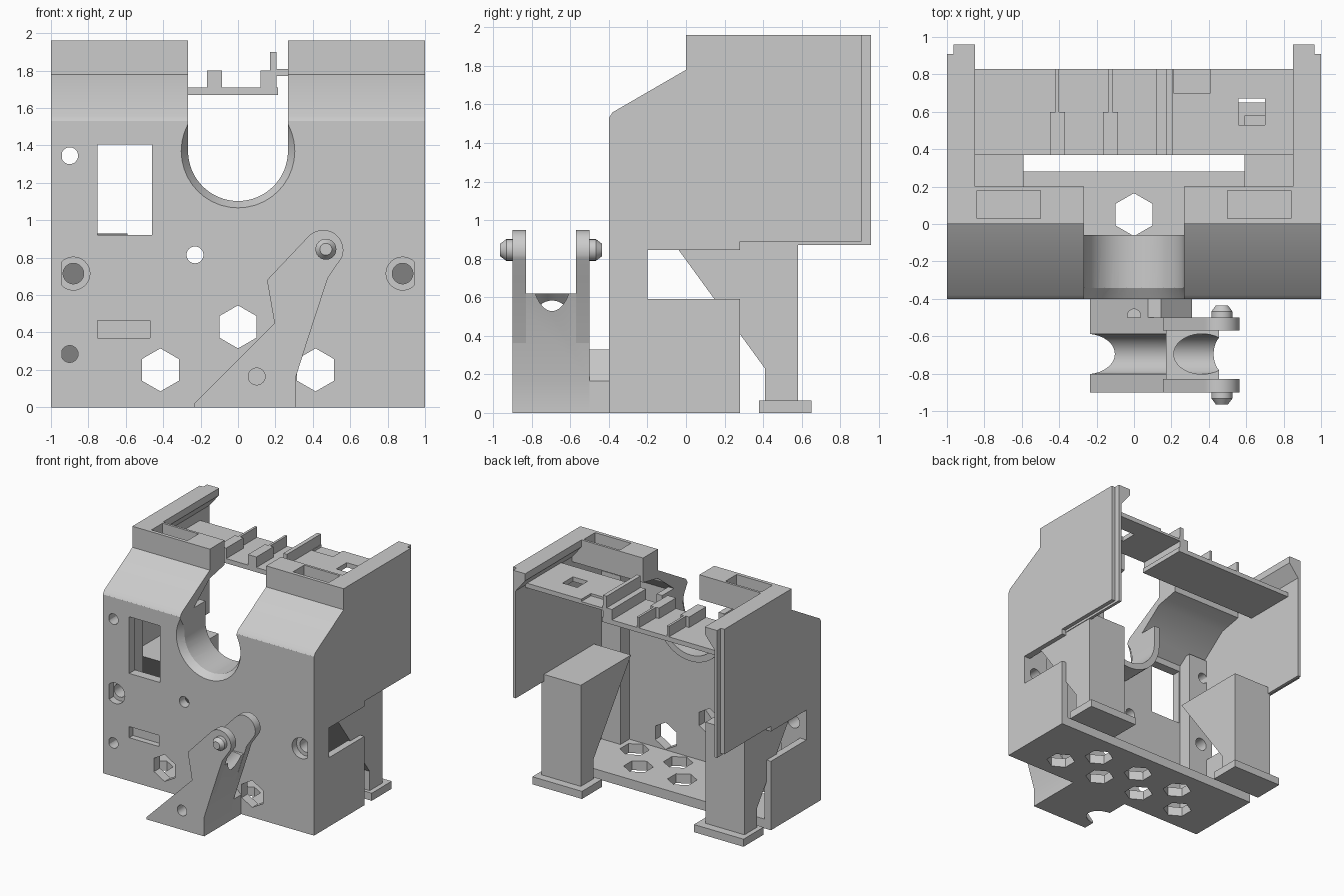
import bpy, bmesh, math
from mathutils import Vector

if "Cube" in bpy.data.objects:
    bpy.data.objects.remove(bpy.data.objects["Cube"], do_unlink=True)

GREY = (0.6, 0.6, 0.6, 1)
mat = bpy.data.materials.new("plain grey")
mat.use_nodes = True
mat.diffuse_color = GREY
mat.node_tree.nodes["Principled BSDF"].inputs["Base Color"].default_value = GREY


def finish(name, bm):
    bmesh.ops.recalc_face_normals(bm, faces=bm.faces)
    me = bpy.data.meshes.new(name)
    bm.to_mesh(me)
    bm.free()
    ob = bpy.data.objects.new(name, me)
    bpy.context.collection.objects.link(ob)
    me.materials.append(mat)
    return ob


def prism(name, pts, axis, a, b):
    """Extrude a 2D outline along an axis from a to b."""
    place = {"X": lambda p, t: (t, p[0], p[1]),
             "Y": lambda p, t: (p[0], t, p[1]),
             "Z": lambda p, t: (p[0], p[1], t)}[axis]
    bm = bmesh.new()
    lo = [bm.verts.new(place(p, a)) for p in pts]
    hi = [bm.verts.new(place(p, b)) for p in pts]
    bm.faces.new(lo)
    bm.faces.new(hi)
    for i in range(len(pts)):
        j = (i + 1) % len(pts)
        bm.faces.new((lo[i], lo[j], hi[j], hi[i]))
    return finish(name, bm)


def box(name, x0, x1, y0, y1, z0, z1):
    return prism(name, [(x0, y0), (x1, y0), (x1, y1), (x0, y1)], "Z", z0, z1)


def arc(cx, cy, r, a0=0, a1=360, n=32):
    """Points on an arc; a full turn leaves out the repeated point."""
    steps = n if abs(a1 - a0) == 360 else n + 1
    return [(cx + r * math.cos(math.radians(a0 + (a1 - a0) * i / n)),
             cy + r * math.sin(math.radians(a0 + (a1 - a0) * i / n))) for i in range(steps)]


def rod(name, p, q, r1, r2, n=40):
    p, q = Vector(p), Vector(q)
    bm = bmesh.new()
    bmesh.ops.create_cone(bm, cap_ends=True, segments=n, radius1=r1, radius2=r2, depth=(q - p).length)
    bm.transform((q - p).to_track_quat("Z", "Y").to_matrix().to_4x4())
    bmesh.ops.translate(bm, vec=(p + q) / 2, verts=bm.verts)
    return finish(name, bm)


def combine(ob, others, mode="DIFFERENCE"):
    for other in others:
        mod = ob.modifiers.new("shape", "BOOLEAN")
        mod.operation, mod.solver, mod.object = mode, "EXACT", other
        bpy.context.view_layer.objects.active = ob
        bpy.ops.object.modifier_apply(modifier=mod.name)
        bpy.data.objects.remove(other, do_unlink=True)
    return ob


def u_shape(r, top):
    return [(r, top), (-r, top)] + arc(0, 1.37, r, 180, 360)


# Front shell: plate, slanted hood and top blocks in one section
shell = prism("front_shell", [(-.4, 0), (-.4, 1.53), (-.38, 1.56), (0, 1.78), (0, 1.96), (.2, 1.96),
                              (.2, 1.75), (0, 1.71), (-.32, 1.46), (-.32, 0)], "X", -1, 1)
combine(shell, [prism("sleeve", u_shape(.32, 1.54), "Y", -.36, -.06)]
        + [box("column", min(s * .76, s * .98), max(s * .76, s * .98), -.36, -.2, .02, 1.52)
           for s in (1, -1)], "UNION")
cuts = [prism("cut", u_shape(.267, 2.1), "Y", -.6, .4),
        rod("cut", (0, -.41, 1.37), (0, -.33, 1.37), .31, .26),
        box("cut", -.75, -.46, -.5, -.1, .92, 1.405),
        box("cut", -.75, -.47, -.5, -.35, .37, .465)]
for s in (1, -1):
    cuts += [box("cut", min(s * .5, s * .84), max(s * .5, s * .84), .03, .18, 1.84, 2.1),
             rod("cut", (s * .88, -.5, .715), (s * .88, 0, .715), .055, .055),
             rod("cut", (s * .88, -.5, .715), (s * .88, -.34, .715), .088, .088)]
for x, z in ((-.9, 1.345), (-.9, .285), (-.23, .815)):
    cuts.append(rod("cut", (x, -.5, z), (x, 0, z), .045, .045))
for x, z in ((0, .43), (-.415, .2), (.415, .2)):
    cuts.append(prism("cut", arc(x, z, .115, 90, 450, 6), "Y", -.5, -.1))
combine(shell, cuts)

# Floor with staggered hexagonal holes
floor = box("floor", -.99, .99, -.33, .28, 0, .08)
combine(floor, [prism("cut", arc(x, y, .115, 90, 450, 6), "Z", -.1, .2)
                for x, y in ((0, .05), (.415, .05), (-.415, .05),
                             (.207, -.19), (-.207, -.19), (.62, -.19), (-.62, -.19))])

# Side walls, top rails, legs and feet on both sides
for s, side in ((1, "left"), (-1, "right")):
    def wall(name, x0, x1, back, low):
        return prism(name, [(-.4, 0), (-.4, 1.53), (-.38, 1.56), (0, 1.78), (0, 1.96), (back, 1.96),
                            (back, low), (.28, low), (.28, .845), (-.2, .845), (-.2, .59),
                            (.28, .59), (.28, 0)], "X", s * x0, s * x1)
    wall(side + "_wall_outer", .965, 1, .91, .89)
    wall(side + "_wall_inner", .94, .966, .96, .87)
    prism(side + "_rail", [(s * .966, 1.96), (s * .85, 1.96), (s * .85, 1.9), (s * .94, 1.79),
                           (s * .966, 1.79)], "Y", .19, .96)
    prism(side + "_leg", [(-.1, .93), (.58, .93), (.58, .05), (.41, .05), (.41, .23)],
          "X", s * .59, s * .96)
    box(side + "_foot", min(s * .53, s), max(s * .53, s), .38, .65, 0, .065)

# Rear deck with ribs and a raised platform
box("deck", -.95, .215, .37, .83, 1.67, 1.71)
platform = box("deck_platform", .2, .95, .37, .83, 1.77, 1.81)
combine(platform, [box("cut", .56, .7, .53, .67, 1.6, 2), box("cut", .21, .41, .7, .9, 1.79, 2)])
for x in (-.41, -.125):
    box("deck_rib", x - .01, x + .01, .59, .83, 1.7, 1.8)
    box("deck_rib_block", x - .04, x + .04, .37, .6, 1.7, 1.8)
box("deck_step", .12, .175, .37, .83, 1.7, 1.8)
box("deck_tall_rib", .17, .205, .37, .83, 1.7, 1.9)

# Guide block with a round channel along its slope
guide = prism("guide_block", [(-.235, 0), (.31, 0), (.31, .165), (.455, .62), (.17, .62),
                              (.195, .45), (.1, .355), (-.235, .02)], "Y", -.9, -.5)
combine(guide, [rod("cut", (-.4, -.695, -.145), (.7, -.695, .955), .108, .108),
                rod("cut", (.1, -1, .165), (.1, -.8, .165), .045, .045)])
bridge = prism("guide_bridge", [(-.235, 0), (.31, 0), (.31, .165), (.145, .33), (.075, .33),
                                (-.235, .02)], "Y", -.52, -.39)
combine(bridge, [rod("cut", (0, -.49, .1), (0, -.49, .5), .035, .035)])

# Ears and pivot pins either side of the channel
for y0, y1, tip in ((-.9, -.83, -.965), (-.57, -.5, -.435)):
    prism("guide_ear", [(.195, .45), (.31, .17), (.48, .69)] + arc(.455, .84, .108, -20, 140, 20)
          + [(.155, .68)], "Y", y0, y1)
    out = y0 if tip < y0 else y1
    mid = out + (tip - out) * .5
    rod("pin_base", (.47, out, .845), (.47, mid, .845), .056, .056, 24)
    rod("pin_tip", (.47, mid, .845), (.47, tip, .845), .056, .032, 24)

# Smooth round surfaces, keep hard edges
bpy.ops.object.select_all(action="DESELECT")
for ob in bpy.context.scene.objects:
    if ob.type == "MESH":
        ob.select_set(True)
        bpy.context.view_layer.objects.active = ob
bpy.ops.object.shade_smooth_by_angle(angle=math.radians(30))
